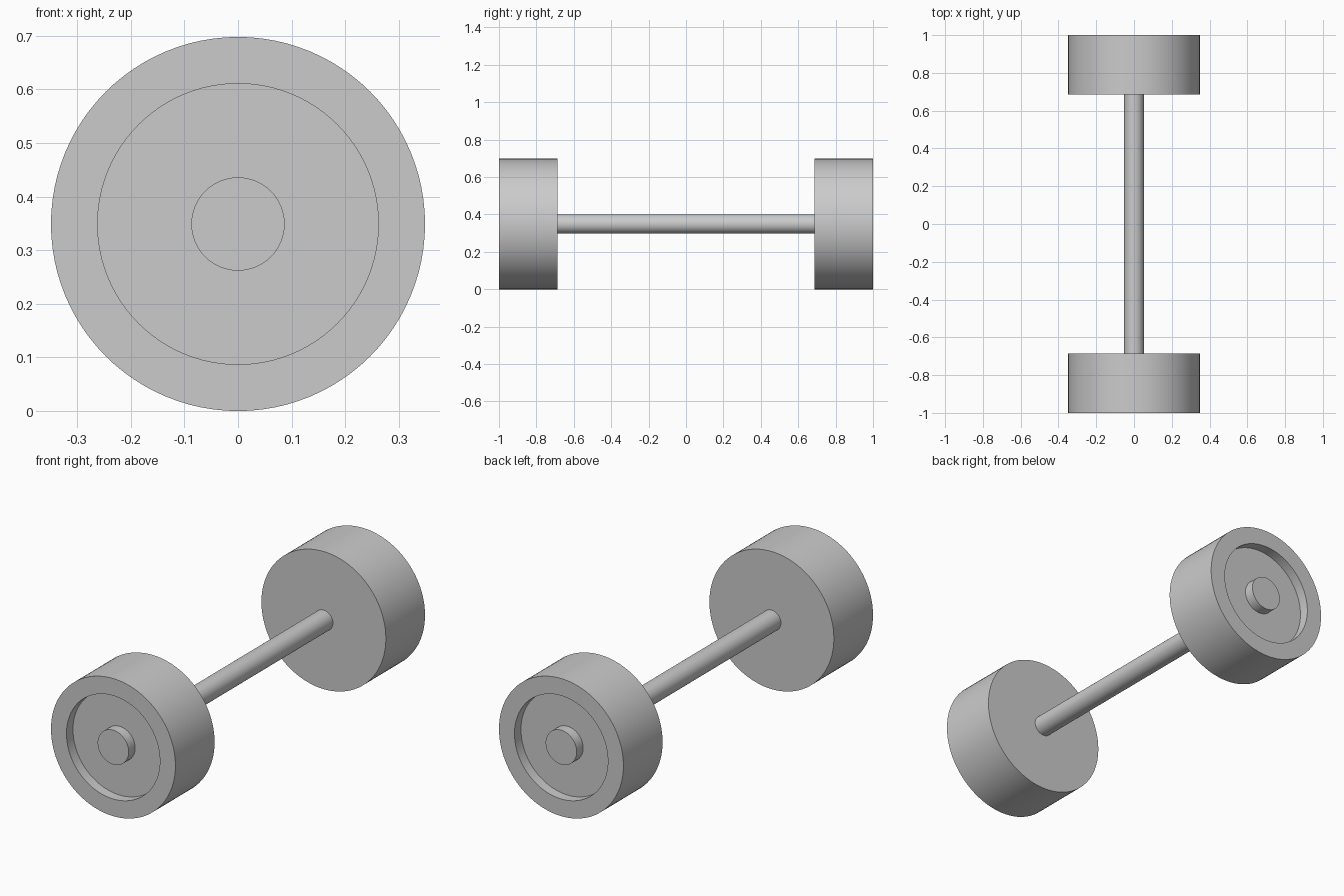
import bpy, bmesh
from math import sin, cos, tau, radians

if "Cube" in bpy.data.objects:
    bpy.data.objects.remove(bpy.data.objects["Cube"])

SEGMENTS = 96
WHEEL_R = 0.349     # also the axle height
RIM_R = 0.262
HUB_R = 0.087
AXLE_R = 0.052
OUTER, INNER = 1.0, 0.686
RECESS = 0.052

grey = bpy.data.materials.new("plain grey")
grey.use_nodes = True
colour = (0.6, 0.6, 0.6, 1)
grey.diffuse_color = colour
grey.node_tree.nodes["Principled BSDF"].inputs["Base Color"].default_value = colour


def lathe(name, profile, side=1):
    """Turn (radius, y) points about the axle line and cap both ends."""
    bm = bmesh.new()
    rings = [[bm.verts.new((r * cos(tau * i / SEGMENTS), side * y, r * sin(tau * i / SEGMENTS)))
              for i in range(SEGMENTS)] for r, y in profile]
    for a, b in zip(rings, rings[1:]):
        for i in range(SEGMENTS):
            j = (i + 1) % SEGMENTS
            bm.faces.new((a[i], a[j], b[j], b[i]))
    bm.faces.new(rings[0])
    bm.faces.new(rings[-1])
    bmesh.ops.recalc_face_normals(bm, faces=bm.faces)
    mesh = bpy.data.meshes.new(name)
    bm.to_mesh(mesh)
    bm.free()
    mesh.materials.append(grey)
    obj = bpy.data.objects.new(name, mesh)
    obj.location.z = WHEEL_R
    bpy.context.collection.objects.link(obj)
    bpy.ops.object.select_all(action="DESELECT")
    obj.select_set(True)
    bpy.context.view_layer.objects.active = obj
    bpy.ops.object.shade_smooth_by_angle(angle=radians(30))
    return obj


# Wheels: flat inner side, recessed outer side with a raised hub
wheel = [(AXLE_R, INNER), (WHEEL_R, INNER), (WHEEL_R, OUTER), (RIM_R, OUTER),
         (RIM_R, OUTER - RECESS), (HUB_R, OUTER - RECESS), (HUB_R, OUTER)]
lathe("front_wheel", wheel, -1)
lathe("back_wheel", wheel, 1)

# Axle joining the wheels
lathe("axle", [(AXLE_R, -INNER), (AXLE_R, INNER)])
